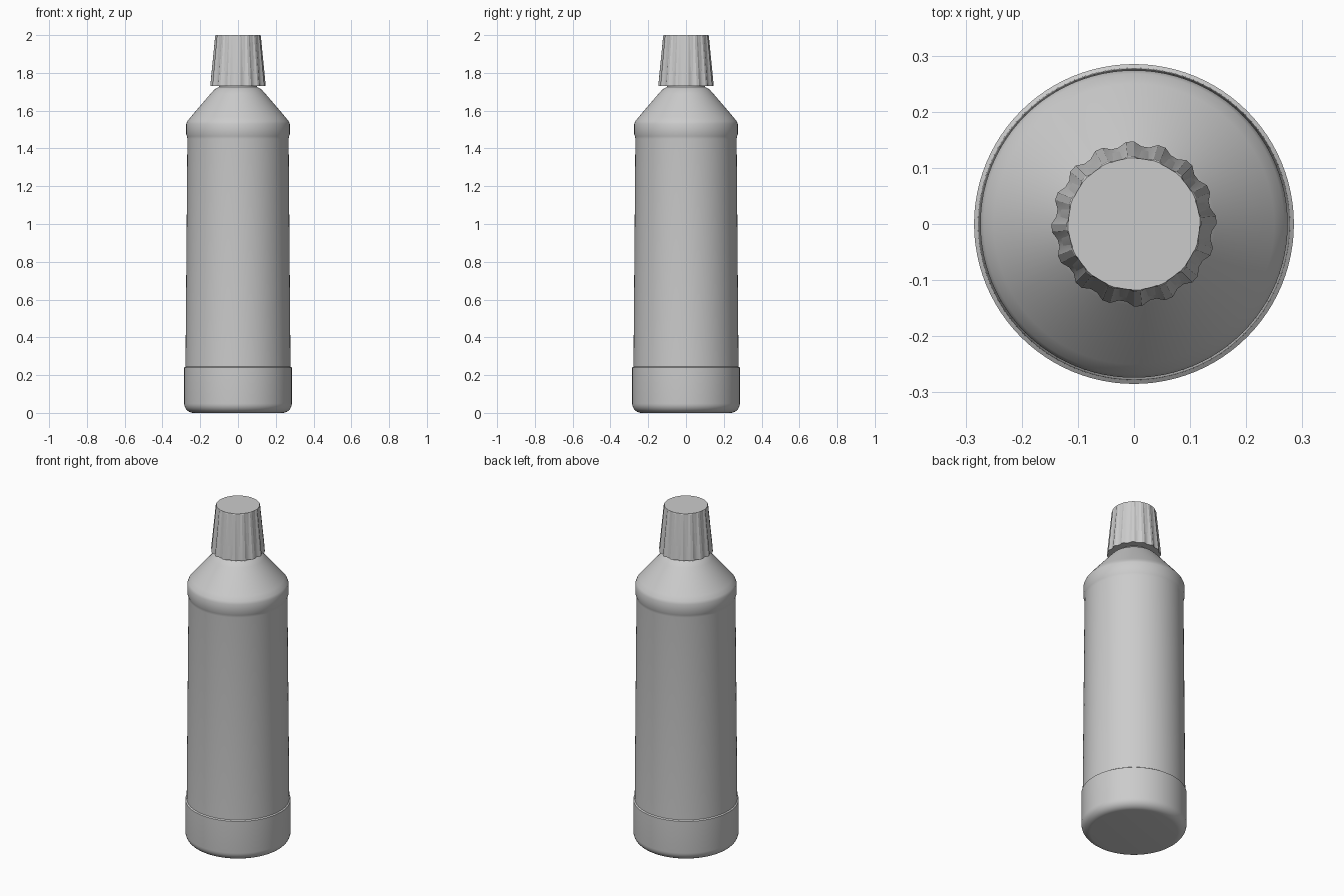
import bpy, bmesh, math

cube = bpy.data.objects.get("Cube")
if cube:
    bpy.data.objects.remove(cube, do_unlink=True)

grey = bpy.data.materials.new("plain grey")
grey.use_nodes = True
colour = (0.6, 0.6, 0.6, 1)
grey.diffuse_color = colour
grey.node_tree.nodes["Principled BSDF"].inputs["Base Color"].default_value = colour


def lathe(name, rings, steps, angle=30):
    """Skin closed rings; each ring is (height, function giving the radius of step i)."""
    bm = bmesh.new()
    loops = []
    for z, radius in rings:
        loop = []
        for i in range(steps):
            a, r = math.pi / 2 + math.tau * i / steps, radius(i)
            loop.append(bm.verts.new((r * math.cos(a), r * math.sin(a), z)))
        loops.append(loop)
    for low, high in zip(loops, loops[1:]):
        for i in range(steps):
            j = (i + 1) % steps
            bm.faces.new((low[i], low[j], high[j], high[i]))
    bm.faces.new(loops[0][::-1])
    bm.faces.new(loops[-1])
    bmesh.ops.recalc_face_normals(bm, faces=bm.faces)
    mesh = bpy.data.meshes.new(name)
    bm.to_mesh(mesh)
    bm.free()
    mesh.materials.append(grey)
    obj = bpy.data.objects.new(name, mesh)
    bpy.context.collection.objects.link(obj)
    bpy.ops.object.select_all(action="DESELECT")
    obj.select_set(True)
    bpy.context.view_layer.objects.active = obj
    bpy.ops.object.shade_smooth_by_angle(angle=math.radians(angle))
    return obj


# Bottle: rounded foot, raised base band, tapering body, shoulder band, cone, neck
corner = 0.05
profile = [(0.285 - corner + corner * math.sin(t), corner - corner * math.cos(t))
           for t in (math.pi / 2 * k / 8 for k in range(9))]
profile += [(0.285, 0.24), (0.278, 0.245), (0.268, 1.45), (0.27, 1.465),
            (0.274, 1.475), (0.274, 1.53), (0.268, 1.545), (0.25, 1.567),
            (0.145, 1.69), (0.125, 1.712), (0.108, 1.722), (0.1, 1.726), (0.1, 1.76)]
lathe("bottle", [(z, lambda i, r=r: r) for r, z in profile], 96)

# Cap core: tapered plug that fills the grooves between the ribs
RIBS = 16
lathe("cap_core", [(1.735, lambda i: 0.138), (2.0, lambda i: 0.117)], RIBS * 4)


# Ribbed cap skirt: alternate raised and sunken strips with square sides
def ribbed(raised, sunken):
    return lambda i: raised if i % 4 in (0, 1) else sunken


lathe("cap_ribs", [(1.73, ribbed(0.147, 0.139)), (1.995, ribbed(0.121, 0.116)),
                   (2.0, ribbed(0.118, 0.116))], RIBS * 4, 25)
